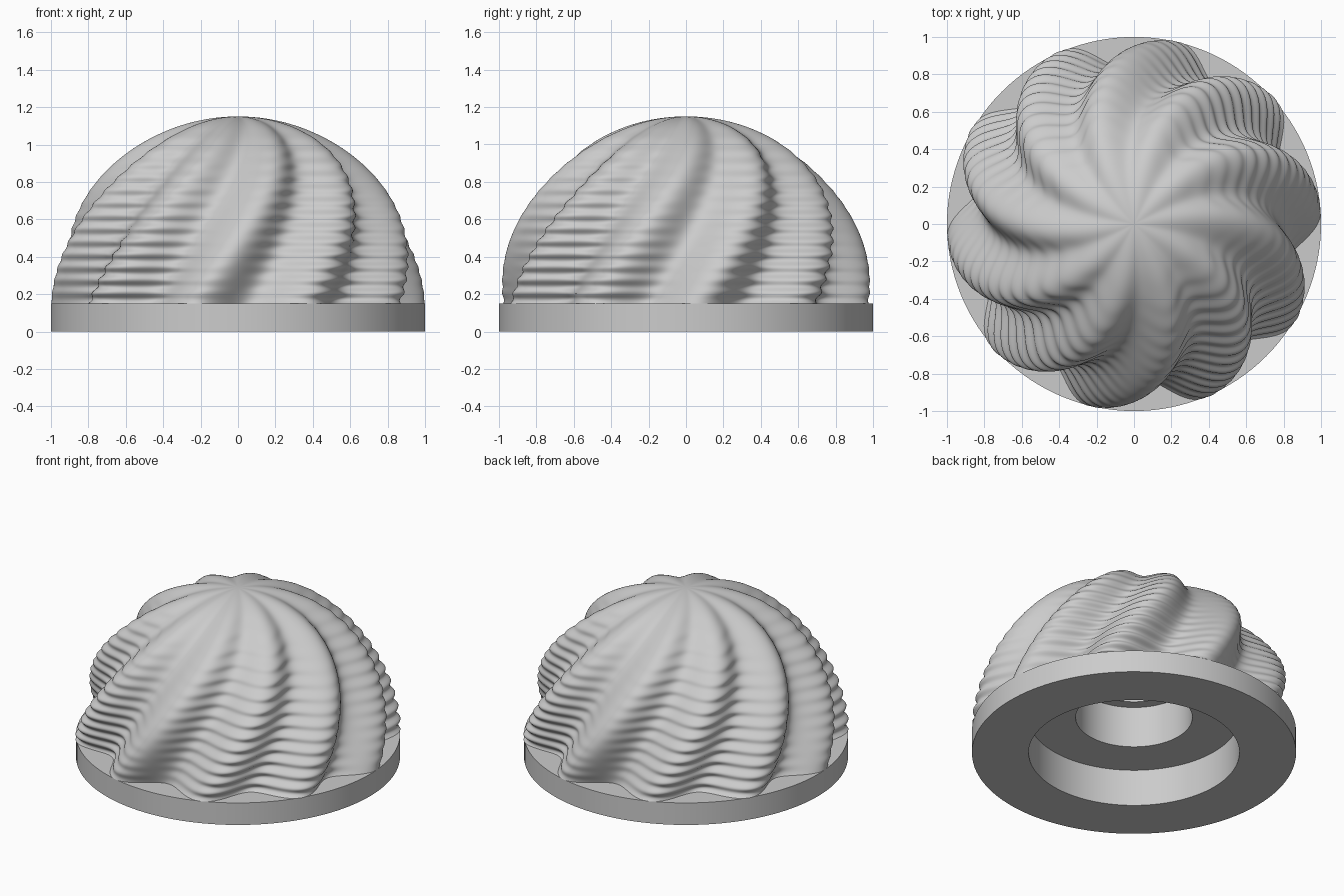
import bpy, bmesh, math

cube = bpy.data.objects.get("Cube")
if cube:
    bpy.data.objects.remove(cube, do_unlink=True)

grey = bpy.data.materials.new("light_grey")
grey.use_nodes = True
colour = (0.6, 0.6, 0.6, 1)
grey.diffuse_color = colour
grey.node_tree.nodes["Principled BSDF"].inputs["Base Color"].default_value = colour

BASE_TOP = 0.15


def finish(bm, name, angle):
    bmesh.ops.recalc_face_normals(bm, faces=bm.faces)
    mesh = bpy.data.meshes.new(name)
    bm.to_mesh(mesh)
    bm.free()
    mesh.materials.append(grey)
    obj = bpy.data.objects.new(name, mesh)
    bpy.context.collection.objects.link(obj)
    bpy.ops.object.select_all(action='DESELECT')
    obj.select_set(True)
    bpy.context.view_layer.objects.active = obj
    bpy.ops.object.shade_smooth_by_angle(angle=math.radians(angle))
    return obj


def bridge(bm, rings):
    for a, b in zip(rings, rings[1:]):
        n = len(a)
        for i in range(n):
            j = (i + 1) % n
            bm.faces.new((a[i], a[j], b[j], b[i]))


# Round base with a stepped bore underneath
def build_base(segments=128):
    profile = [(0.7, BASE_TOP), (1, BASE_TOP), (1, 0), (0.65, 0), (0.65, 0.25),
               (0.36, 0.25), (0.36, 0.53), (0.29, 0.53), (0.29, 0.62)]
    bm = bmesh.new()
    rings = []
    for r, z in profile:
        angles = [2 * math.pi * i / segments for i in range(segments)]
        rings.append([bm.verts.new((r * math.cos(a), r * math.sin(a), z)) for a in angles])
    bridge(bm, rings)
    bm.faces.new(rings[-1])
    # Outward is down on the rim underside
    obj = finish(bm, "base", 30)
    return obj


# Twisted ten-lobed dome with horizontal ripples that fade at the four axes
def dome_radius(r, z, phi):
    crest = math.radians(-102 + 41 * (z - 0.2))
    lobes = 0.92 + 0.08 * math.cos(10 * (phi - crest))
    fade = abs(math.sin(2 * phi)) ** 1.3
    ripple = 0.012 * r * r * fade * math.sin(2 * math.pi * (z - 0.19) / 0.069)
    return r * lobes + ripple


def build_dome(rows=200, segments=360):
    bm = bmesh.new()
    rings = []
    for k in range(rows):
        theta = 0.5 * math.pi * (1 - k / rows)
        r, z = math.sin(theta), BASE_TOP + math.cos(theta)
        ring = []
        for i in range(segments):
            phi = 2 * math.pi * i / segments
            d = dome_radius(r, z, phi)
            ring.append(bm.verts.new((d * math.cos(phi), d * math.sin(phi), z)))
        rings.append(ring)
    bridge(bm, rings)
    pole = bm.verts.new((0, 0, BASE_TOP + 1))
    last = rings[-1]
    for i in range(segments):
        bm.faces.new((last[i], last[(i + 1) % segments], pole))
    return finish(bm, "swirled_dome", 80)


build_base()
build_dome()
